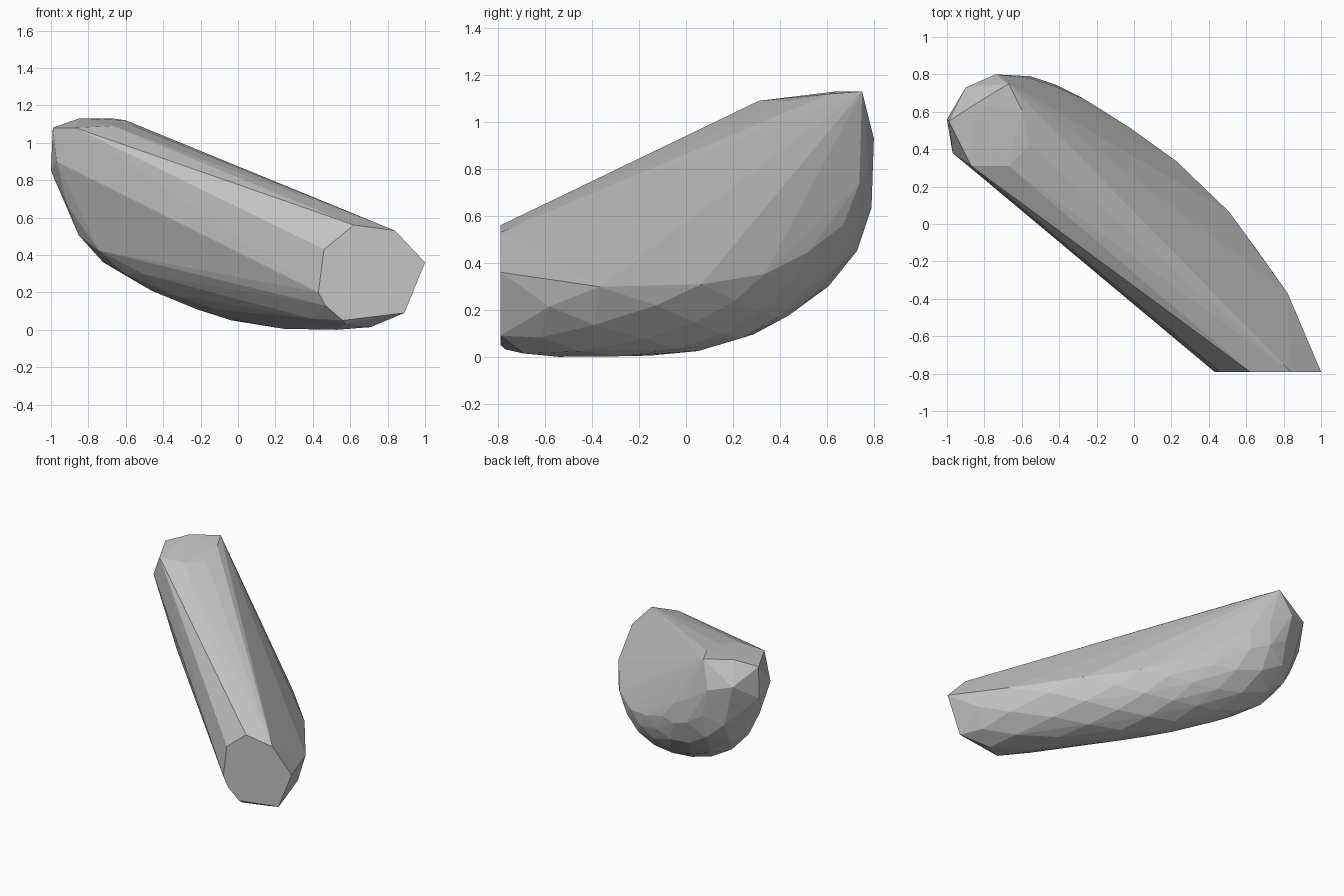
import bpy, bmesh, math
from mathutils import Vector

cube = bpy.data.objects.get("Cube")
if cube:
    bpy.data.objects.remove(cube, do_unlink=True)

# One plain grey for the whole shell
grey = bpy.data.materials.new("plain_grey")
grey.use_nodes = True
colour = (0.56, 0.56, 0.56, 1.0)
grey.diffuse_color = colour
grey.node_tree.nodes["Principled BSDF"].inputs["Base Color"].default_value = colour

# Curved centre path, from the flat front end to the upright back end
path = [Vector(p) for p in (
    (.67, -.72, .295), (.56, -.53, .3), (.41, -.3, .305), (.28, -.14, .31),
    (.15, -.01, .325), (.03, .1, .35), (-.09, .19, .385), (-.2, .265, .43),
    (-.32, .34, .48), (-.43, .41, .535), (-.53, .46, .6), (-.6, .49, .68),
    (-.665, .51, .79))]
radii = [.285] + [.307] * 11 + [.29]

# Flat seven-sided front end, as x and z
front_end = [(.62, .56), (.84, .53), (1, .36), (.89, .09),
             (.56, .05), (.43, .2), (.46, .43)]

# Chamfered back end
back_end = [(-.87, .31, 1.08), (-.67, .31, 1.09), (-.56, .42, 1.09),
            (-.6, .61, 1.12), (-.67, .75, 1.13), (-.85, .64, 1.13),
            (-.99, .55, 1.08), (-1, .56, .85), (-.97, .38, .9),
            (-.9, .73, .97), (-.74, .8, .93)]


def outer_ring(i):
    """Points round the outer and lower side of the path, staggered by ring."""
    tangent = (path[min(i + 1, len(path) - 1)] - path[max(i - 1, 0)]).normalized()
    side = Vector((.67, .74, 0))
    side = (side - tangent * side.dot(tangent)).normalized()
    down = tangent.cross(side)
    for k in range(5):
        a = math.radians(32 * k + 16 * ((i + 1) % 2))
        p = path[i] + radii[i] * (side * math.cos(a) + down * math.sin(a))
        yield Vector((max(p.x, -1), min(max(p.y, -.79), .8), max(p.z, 0)))


# Wrap every section in one faceted convex shell
bm = bmesh.new()
for x, z in front_end:
    bm.verts.new((x, -.79, z))
for p in back_end:
    bm.verts.new(p)
for i in range(len(path)):
    for p in outer_ring(i):
        bm.verts.new(p)
hull = bmesh.ops.convex_hull(bm, input=bm.verts[:])
spare = {g for key in ("geom_interior", "geom_unused") for g in hull[key]
         if isinstance(g, bmesh.types.BMVert)}
bmesh.ops.delete(bm, geom=list(spare), context='VERTS')
bmesh.ops.dissolve_limit(bm, angle_limit=math.radians(1),
                         verts=bm.verts[:], edges=bm.edges[:])
bmesh.ops.recalc_face_normals(bm, faces=bm.faces[:])

mesh = bpy.data.meshes.new("curved_shell")
bm.to_mesh(mesh)
bm.free()
mesh.materials.append(grey)
shell = bpy.data.objects.new("curved_shell", mesh)
bpy.context.collection.objects.link(shell)
